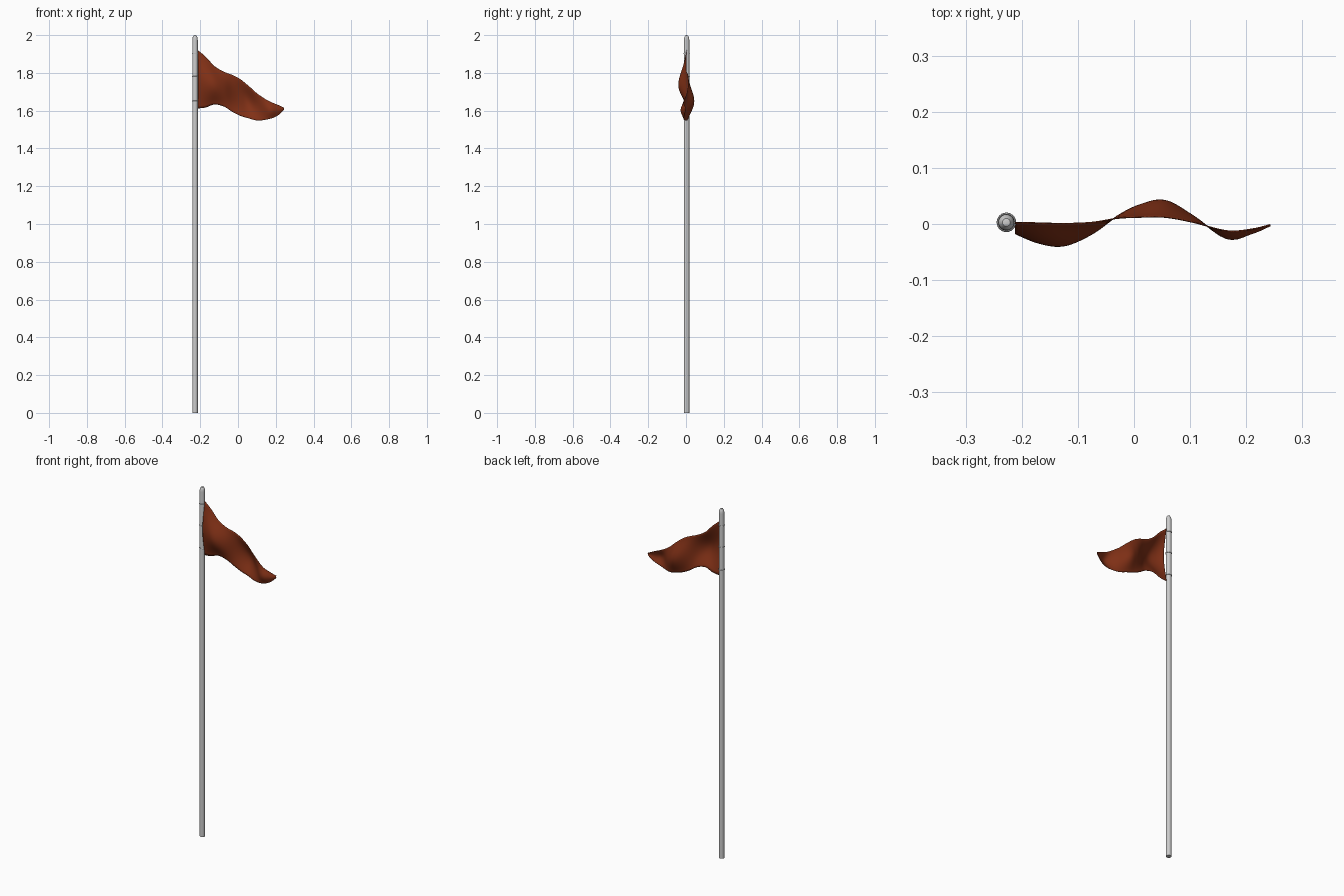
import bpy, bmesh, math

if "Cube" in bpy.data.objects:
    bpy.data.objects.remove(bpy.data.objects["Cube"])

PX, PY = -0.2275, 0.003


def finish(name, bm, angle=40):
    mesh = bpy.data.meshes.new(name)
    bmesh.ops.recalc_face_normals(bm, faces=bm.faces[:])
    bm.to_mesh(mesh)
    bm.free()
    obj = bpy.data.objects.new(name, mesh)
    bpy.context.collection.objects.link(obj)
    bpy.ops.object.select_all(action='DESELECT')
    obj.select_set(True)
    bpy.context.view_layer.objects.active = obj
    bpy.ops.object.shade_smooth_by_angle(angle=math.radians(angle))
    return obj


def lathe(name, profile, closed=False, steps=24):
    """Spin an (r, z) profile around the pole axis."""
    bm = bmesh.new()
    vs = [bm.verts.new((PX + r, PY, z)) for r, z in profile]
    pairs = list(zip(vs, vs[1:])) + ([(vs[-1], vs[0])] if closed else [])
    edges = [bm.edges.new(p) for p in pairs]
    bmesh.ops.spin(bm, geom=vs + edges, cent=(PX, PY, 0), axis=(0, 0, 1),
                   angle=2 * math.pi, steps=steps)
    bmesh.ops.remove_doubles(bm, verts=bm.verts[:], dist=1e-5)
    return finish(name, bm)


# Pole with rounded cap
lathe("pole", [(0, 0), (0.0145, 0), (0.0145, 1.972), (0.0138, 1.982),
               (0.0115, 1.991), (0.007, 1.998), (0, 2.0)])

# Attachment rings
for i, z in enumerate((1.903, 1.78, 1.65)):
    ring = [(0.0152 + 0.0022 * math.cos(a * math.pi / 4),
             z + 0.0025 * math.sin(a * math.pi / 4)) for a in range(8)]
    lathe(f"flag_ring_{i + 1}", ring, closed=True)

# Pennant stations: x, top z, bottom z, edge y, mid-height y
ROWS = [
    (-0.212, 1.920, 1.612, 0.003, -0.017),
    (-0.170, 1.884, 1.617, 0.002, -0.034),
    (-0.125, 1.836, 1.633, 0.001, -0.039),
    (-0.075, 1.806, 1.622, 0.003, -0.018),
    (-0.030, 1.789, 1.594, 0.010, 0.014),
    (0.010, 1.768, 1.574, 0.012, 0.034),
    (0.055, 1.732, 1.560, 0.012, 0.042),
    (0.105, 1.688, 1.548, 0.003, 0.015),
    (0.165, 1.650, 1.556, -0.012, -0.026),
    (0.210, 1.631, 1.574, -0.009, -0.017),
    (0.243, 1.616, 1.604, -0.001, -0.003),
]


def spline(a, b, c, d, t):
    return tuple(0.5 * (2 * q + (r - p) * t + (2 * p - 5 * q + 4 * r - s) * t * t
                        + (3 * q - p - 3 * r + s) * t ** 3)
                 for p, q, r, s in zip(a, b, c, d))


stations = []
for i in range(len(ROWS) - 1):
    a, d = ROWS[max(i - 1, 0)], ROWS[min(i + 2, len(ROWS) - 1)]
    stations += [spline(a, ROWS[i], ROWS[i + 1], d, k / 5) for k in range(5)]
stations.append(ROWS[-1])

# Cloth: billowing grid between the top and bottom edges
bm = bmesh.new()
NV = 20
grid = []
for x, top, bot, ye, ym in stations:
    col = []
    for j in range(NV + 1):
        v = j / NV
        y = ye + (ym - ye) * math.sin(math.pi * v) ** 1.3
        col.append(bm.verts.new((x, y, bot + (top - bot) * v)))
    grid.append(col)
for c0, c1 in zip(grid, grid[1:]):
    for j in range(NV):
        bm.faces.new((c0[j], c1[j], c1[j + 1], c0[j + 1]))
flag = finish("pennant", bm, 60)
solid = flag.modifiers.new("thickness", 'SOLIDIFY')
solid.thickness = 0.002
solid.offset = 0

cloth = bpy.data.materials.new("red_brown_cloth")
cloth.diffuse_color = (0.22, 0.03, 0.008, 1)
cloth.use_nodes = True
cloth.node_tree.nodes["Principled BSDF"].inputs["Base Color"].default_value = cloth.diffuse_color
flag.data.materials.append(cloth)
